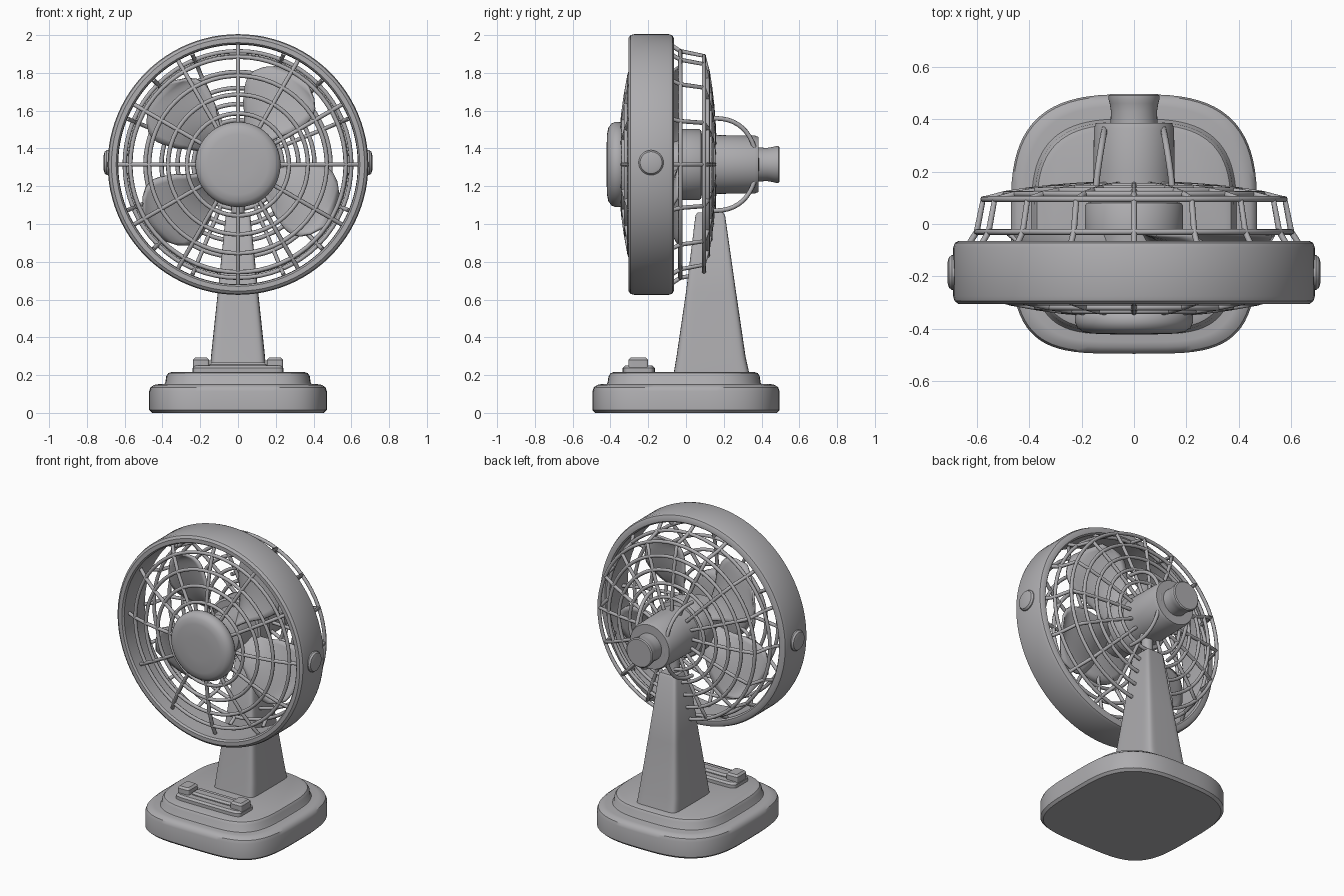
import bpy, bmesh, math
from math import sin, cos, pi, radians

if "Cube" in bpy.data.objects:
    bpy.data.objects.remove(bpy.data.objects["Cube"])

CZ = 1.315  # height of the fan axis

grey = bpy.data.materials.new("plain_grey")
grey.diffuse_color = (0.42, 0.415, 0.43, 1)
grey.use_nodes = True
grey.node_tree.nodes["Principled BSDF"].inputs["Base Color"].default_value = grey.diffuse_color


def finish(ob, angle=35):
    ob.data.materials.clear()
    ob.data.materials.append(grey)
    bpy.ops.object.select_all(action='DESELECT')
    ob.select_set(True)
    bpy.context.view_layer.objects.active = ob
    bpy.ops.object.shade_smooth_by_angle(angle=radians(angle))
    return ob


def mesh_object(name, verts, faces, angle=35):
    me = bpy.data.meshes.new(name)
    me.from_pydata(verts, [], faces)
    bm = bmesh.new()
    bm.from_mesh(me)
    bmesh.ops.recalc_face_normals(bm, faces=bm.faces)
    bm.to_mesh(me)
    bm.free()
    ob = bpy.data.objects.new(name, me)
    bpy.context.collection.objects.link(ob)
    return finish(ob, angle)


def loft(name, sections, loop=False, angle=35):
    """Skin equal-length closed sections; cap the ends unless looped."""
    n, m = len(sections[0]), len(sections)
    verts = [p for s in sections for p in s]
    faces = []
    for i in range(m if loop else m - 1):
        a, b = i * n, (i + 1) % m * n
        faces += [(a + j, a + (j + 1) % n, b + (j + 1) % n, b + j) for j in range(n)]
    if not loop:
        faces += [tuple(range(n)), tuple(range((m - 1) * n, m * n))]
    return mesh_object(name, verts, faces, angle)


def circle(r, y, n=64, cz=CZ):
    return [(r * cos(2 * pi * k / n), y, cz + r * sin(2 * pi * k / n)) for k in range(n)]


def lathe(name, profile, loop=False, n=64):
    return loft(name, [circle(r, y, n) for r, y in profile], loop)


def outline(hx, y0, y1, z, nf=4, nb=4, cy=None, n=80):
    """Rounded plan outline with separate front and back roundness."""
    cy = (y0 + y1) / 2 if cy is None else cy
    pts = []
    for k in range(n):
        c, s = cos(2 * pi * k / n), sin(2 * pi * k / n)
        e = 2 / (nb if s > 0 else nf)
        d = (y1 - cy) if s > 0 else (cy - y0)
        pts.append((math.copysign(hx * abs(c) ** e, c),
                    cy + math.copysign(d * abs(s) ** e, s), z))
    return pts


def wires(name, paths, radius):
    """paths: list of (points, closed) swept into round wire."""
    cu = bpy.data.curves.new(name, 'CURVE')
    cu.dimensions = '3D'
    cu.bevel_depth = radius
    cu.bevel_resolution = 2
    cu.use_fill_caps = True
    for pts, closed in paths:
        sp = cu.splines.new('POLY')
        sp.points.add(len(pts) - 1)
        for q, p in zip(sp.points, pts):
            q.co = (*p, 1)
        sp.use_cyclic_u = closed
    ob = bpy.data.objects.new(name, cu)
    bpy.context.collection.objects.link(ob)
    bpy.ops.object.select_all(action='DESELECT')
    ob.select_set(True)
    bpy.context.view_layer.objects.active = ob
    bpy.ops.object.convert(target='MESH')
    return finish(bpy.context.view_layer.objects.active, 60)


def grille(name, rings, profile, spokes, radius):
    paths = [(circle(r, y), True) for r, y in rings]
    for k in range(spokes):
        a = 2 * pi * k / spokes
        paths.append(([(r * cos(a), y, CZ + r * sin(a)) for r, y in profile], False))
    return wires(name, paths, radius)


# Base: lower slab and raised tier
def slab(name, rows):
    return loft(name, [outline(hx, -f, b, z, 4, 3, 0.03) for hx, f, b, z in rows])


slab("base", [(.455, .48, .48, 0), (.47, .495, .495, .015), (.47, .495, .495, .115),
              (.463, .488, .488, .135), (.445, .47, .47, .148), (.42, .45, .45, .152)])
slab("base_upper_tier", [(.40, .43, .41, .14), (.385, .415, .395, .16), (.38, .41, .39, .195),
                         (.37, .40, .38, .21), (.35, .38, .36, .217)])

# Control panel with two end knobs and a middle bar
def pad(name, x, hx, y0, y1, z0, z1):
    b = 0.012
    ob = loft(name, [outline(hx, y0, y1, z0, 8, 8), outline(hx, y0, y1, z1 - b, 8, 8),
                     outline(hx - b, y0 + b, y1 - b, z1, 8, 8)])
    ob.location.x = x


pad("control_panel", 0, .24, -.335, -.165, .21, .25)
pad("control_bar", 0, .15, -.285, -.215, .24, .268)
for s in (-1, 1):
    pad("control_knob", s * .195, .043, -.305, -.2, .24, .293)

# Tapered neck and pivot
loft("neck", [outline(hx, y0, y1, z, 9, 9) for hx, y0, y1, z in
              [(.15, -.065, .335, .21), (.143, -.05, .315, .30), (.107, .0, .265, .64),
               (.065, .05, .207, 1.045), (.055, .06, .197, 1.06)]])
loft("neck_pivot", [outline(.035, .09, .16, z, 2, 2, n=24) for z in (1.03, 1.2)])

# Outer hoop with side buttons
lathe("outer_hoop", [(.645, -.305), (.67, -.305), (.685, -.293), (.69, -.275), (.69, -.09),
                     (.683, -.072), (.668, -.064), (.645, -.064), (.636, -.075),
                     (.634, -.18), (.636, -.293)], loop=True, n=96)
for s in (-1, 1):
    loft("side_button", [[(s * x, -.185 + r * cos(2 * pi * k / 32), 1.325 + r * sin(2 * pi * k / 32))
                          for k in range(32)]
                         for x, r in [(.66, .066), (.695, .066), (.706, .058), (.711, .04)]])

# Front grille and centre cap
lathe("front_cap", [(.19, -.325), (.215, -.335), (.225, -.35), (.225, -.375), (.217, -.395),
                    (.195, -.411), (.16, -.418), (.08, -.421)])
grille("front_grille", [(.27, -.332), (.37, -.318), (.47, -.30), (.57, -.27)],
       [(.2, -.338), (.27, -.332), (.37, -.318), (.47, -.30), (.57, -.27), (.645, -.235)], 12, .0115)

# Rear cage: side bars and dished back
grille("rear_cage", [(.6, -.03), (.575, .095), (.49, .115), (.405, .128), (.32, .138), (.235, .145)],
       [(.635, -.085), (.6, -.03), (.575, .095), (.49, .115), (.405, .128),
        (.32, .138), (.235, .145), (.14, .15)], 16, .0115)

# Motor housing, rear stub and rotor
lathe("motor_housing", [(.175, -.04), (.187, -.03), (.187, .07), (.18, .08), (.157, .085),
                        (.155, .2), (.153, .365), (.145, .385)])
lathe("rear_stub", [(.09, .37), (.088, .43), (.093, .46), (.097, .475), (.097, .49), (.09, .496)])
lathe("rotor_hub", [(.10, -.2), (.13, -.18), (.135, -.03)])

# Wire guards arched over the motor on both sides
arc = []
for k in range(25):
    t = -pi / 2 + pi * k / 24
    arc.append((.145 - .035 * cos(t), .14 + .235 * cos(t) ** .8, CZ + .245 * sin(t)))
wires("motor_guard", [([(s * x, y, z) for x, y, z in arc], False) for s in (-1, 1)], .012)

# Four pitched paddle blades
NU, NV = 16, 12
for deg in (138, 58, -27, 216):
    verts, faces = [], []
    for i in range(NU + 1):
        u = i / NU
        r = .1 + .46 * u
        w = .30 + .17 * min(1, u / .5)
        if u > .6:
            w *= max(.12, 1 - ((u - .6) / .4) ** 3) ** .5
        for j in range(NV + 1):
            v = 2 * j / NV - 1
            a = radians(deg) + w * v
            verts.append((r * cos(a), -.095 + .075 * v * (1 - .25 * u), CZ + r * sin(a)))
    for i in range(NU):
        for j in range(NV):
            a = i * (NV + 1) + j
            faces.append((a, a + 1, a + NV + 2, a + NV + 1))
    blade = mesh_object("fan_blade", verts, faces, 50)
    mod = blade.modifiers.new("thickness", 'SOLIDIFY')
    mod.thickness = .014
    mod.offset = 0
